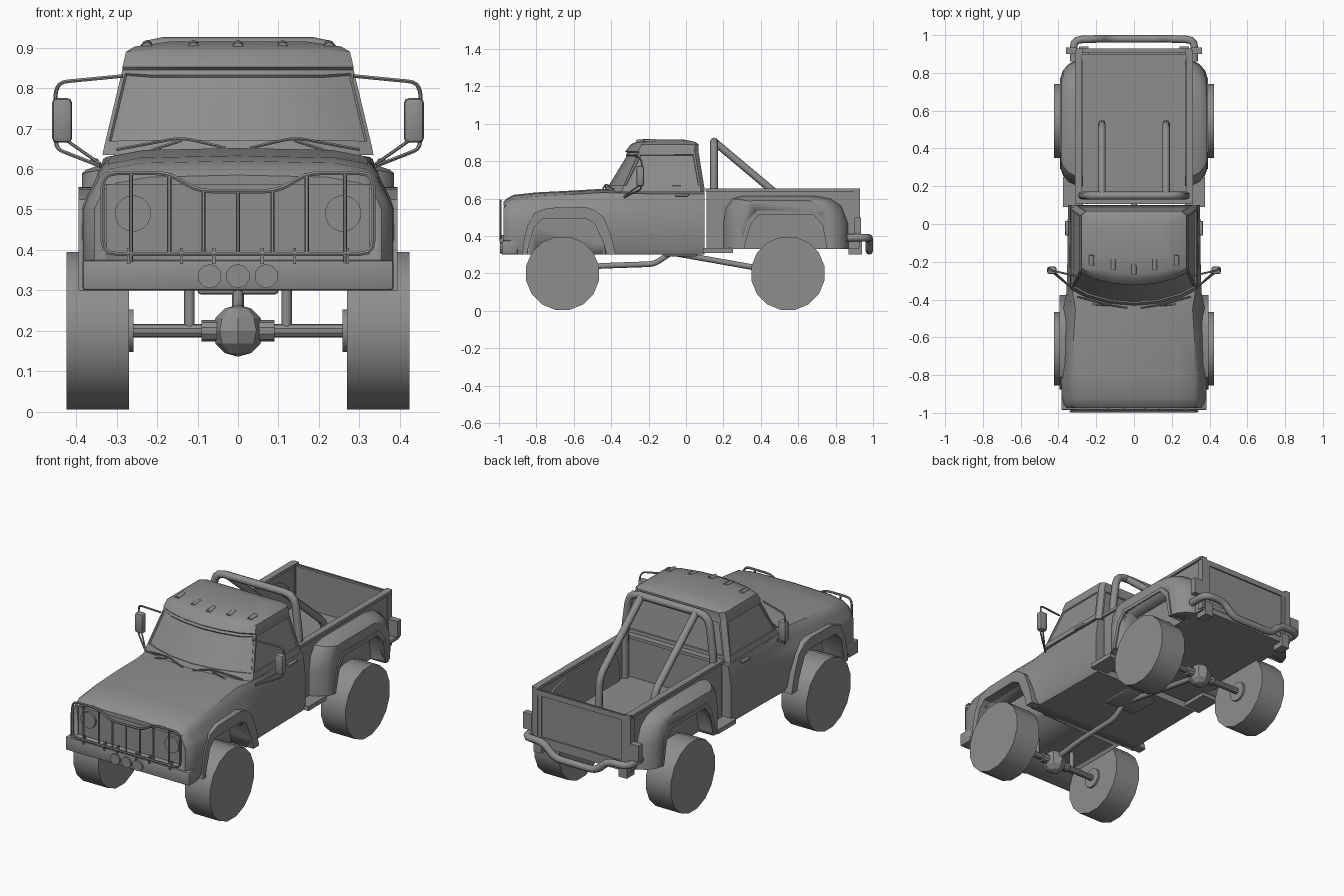
import bpy, bmesh, math
from mathutils import Vector

if "Cube" in bpy.data.objects:
    bpy.data.objects.remove(bpy.data.objects["Cube"])

grey = bpy.data.materials.new("mid grey")
grey.diffuse_color = (0.27, 0.27, 0.27, 1)
grey.use_nodes = True
grey.node_tree.nodes["Principled BSDF"].inputs["Base Color"].default_value = grey.diffuse_color


def finish(ob, smooth=True, angle=32):
    ob.data.materials.clear()
    ob.data.materials.append(grey)
    bpy.ops.object.select_all(action='DESELECT')
    ob.select_set(True)
    bpy.context.view_layer.objects.active = ob
    if smooth:
        bpy.ops.object.shade_smooth_by_angle(angle=math.radians(angle))
    return ob


def from_bmesh(name, bm, smooth=True):
    bmesh.ops.recalc_face_normals(bm, faces=bm.faces)
    me = bpy.data.meshes.new(name)
    bm.to_mesh(me)
    bm.free()
    ob = bpy.data.objects.new(name, me)
    bpy.context.collection.objects.link(ob)
    return finish(ob, smooth)


def loft_bm(rings):
    """Closed rings of equal length joined by quads, with capped ends."""
    bm = bmesh.new()
    vs = [[bm.verts.new(p) for p in r] for r in rings]
    n = len(vs[0])
    for a, b in zip(vs, vs[1:]):
        for i in range(n):
            bm.faces.new((a[i], a[(i + 1) % n], b[(i + 1) % n], b[i]))
    bm.faces.new(vs[0])
    bm.faces.new(vs[-1])
    bmesh.ops.recalc_face_normals(bm, faces=bm.faces)
    return bm


def loft(name, rings, smooth=True):
    return from_bmesh(name, loft_bm(rings), smooth)


def box(name, x, y, z, bevel=0):
    bm = loft_bm([[(x[0], y[0], h), (x[1], y[0], h), (x[1], y[1], h), (x[0], y[1], h)] for h in z])
    if bevel:
        bmesh.ops.bevel(bm, geom=bm.edges[:], offset=bevel, segments=2, affect='EDGES', profile=0.5)
    return from_bmesh(name, bm)


def side_prism(name, outline, x0, x1):
    return loft(name, [[(x, y, z) for y, z in outline] for x in (x0, x1)])


def cylinder(name, centre, r, length, axis='X', sides=16, smooth=True):
    c = Vector(centre)
    rings = []
    for t in (-length / 2, length / 2):
        ring = []
        for i in range(sides):
            a = 2 * math.pi * (i + 0.5) / sides
            u, v = r * math.cos(a), r * math.sin(a)
            ring.append(c + Vector((t, u, v) if axis == 'X' else (u, t, v)))
        rings.append(ring)
    return loft(name, rings, smooth)


def tube(name, pts, r, bend=0.03, res=2, cyclic=False):
    """Pipe along a path whose corners are rounded."""
    pts = [Vector(p) for p in pts]
    path, n = [], len(pts)
    for i, p in enumerate(pts):
        if not cyclic and i in (0, n - 1):
            path.append(p)
            continue
        a, b = pts[i - 1] - p, pts[(i + 1) % n] - p
        p0 = p + a.normalized() * min(bend, a.length * .45)
        p2 = p + b.normalized() * min(bend, b.length * .45)
        path += [p0 * (1 - t) ** 2 + p * 2 * t * (1 - t) + p2 * t * t for t in (0, .33, .67, 1)]
    cu = bpy.data.curves.new(name, 'CURVE')
    cu.dimensions = '3D'
    cu.bevel_depth, cu.bevel_resolution, cu.use_fill_caps = r, res, True
    sp = cu.splines.new('POLY')
    sp.points.add(len(path) - 1)
    for q, p in zip(sp.points, path):
        q.co = (*p, 1)
    sp.use_cyclic_u = cyclic
    ob = bpy.data.objects.new(name, cu)
    bpy.context.collection.objects.link(ob)
    bpy.ops.object.select_all(action='DESELECT')
    ob.select_set(True)
    bpy.context.view_layer.objects.active = ob
    bpy.ops.object.convert(target='MESH')
    return finish(bpy.context.view_layer.objects.active, angle=50)


def cut(ob, cutter):
    m = ob.modifiers.new("cut", 'BOOLEAN')
    m.operation, m.solver, m.object = 'DIFFERENCE', 'EXACT', cutter
    bpy.ops.object.select_all(action='DESELECT')
    ob.select_set(True)
    bpy.context.view_layer.objects.active = ob
    bpy.ops.object.modifier_move_to_index(modifier="cut", index=0)
    bpy.ops.object.modifier_apply(modifier="cut")
    bpy.data.objects.remove(cutter)


# Hood, front fenders and lower cab: (y, half width, shoulder inset, top height)
rings = []
for y, w, d, zt in [(-.975, .355, .8, .585), (-.955, .372, .9, .602), (-.92, .383, 1, .62), (-.8, .387, 1, .633),
                    (-.6, .385, 1, .643), (-.45, .375, 1, .652), (-.36, .357, .5, .65), (-.2, .353, .3, .645), (.1, .35, .3, .645)]:
    k = zt - .65
    half = [(w - .015, .30), (w, .33), (w, .5), (w - .012 * d, .535 + k * .2), (w - .033 * d, .577 + k * .4),
            (w - .04 * d, .6 + k * .7), (w - .065 * d, zt - .02), (w * .62, zt - .005), (0, zt)]
    rings.append([(x, y, z) for x, z in half] + [(-x, y, z) for x, z in half[-2::-1]])
body = loft("front_body", rings)
arch_f = [(-.85, .25), (-.845, .33), (-.81, .45), (-.77, .49), (-.54, .495), (-.49, .47), (-.44, .36), (-.425, .25)]
flare_f = [(-.425, .30), (-.375, .30), (-.40, .40), (-.44, .5), (-.49, .54), (-.54, .555), (-.74, .55),
           (-.81, .525), (-.85, .45), (-.87, .36), (-.875, .30), (-.848, .30)]
arch_r = [(.31, .25), (.315, .35), (.345, .46), (.39, .515), (.68, .515), (.73, .46), (.75, .35), (.755, .25)]
for s in (-1, 1):
    cut(body, side_prism("well_cutter", arch_f, s * .26, s * .5))
cut(body, box("grille_cutter", (-.325, .325), (-1.1, -.95), (.39, .56)))

# Front bumper and lamps
box("front_bumper", (-.385, .385), (-.985, -.9), (.30, .375), .008)
for x in (-.07, 0, .07):
    cylinder("fog_lamp", (x, -.985, .335), .03, .02, 'Y', 10)
for s in (-1, 1):
    cylinder("headlamp", (s * .26, -.952, .49), .045, .02, 'Y', 16)

# Cab upper: plan outline at several heights
rings = []
for z, w, yf, bow, yr in [(.635, .335, -.345, .095, .1), (.66, .33, -.335, .092, .098), (.845, .286, -.25, .065, .068),
                          (.852, .286, -.255, .07, .066), (.89, .277, -.235, .06, .068), (.903, .255, -.215, .05, .05), (.915, .17, -.15, .03, -.01)]:
    half = [(0, yf - bow), (w * .4, yf - bow * .86), (w * .75, yf - bow * .5), (w, yf), (w, yr - .02), (w - .025, yr)]
    rings.append([(x, y, z) for x, y in half] + [(-x, y, z) for x, y in half[:0:-1]])
bm = loft_bm(rings)
# recessed windows: front, both sides, rear
bm.normal_update()
groups = {"front": [], "left": [], "right": [], "back": []}
for f in bm.faces:
    c, n = f.calc_center_median(), f.normal
    if .7 < c.z < .8:
        if abs(n.x) > .9:
            groups["left" if c.x < 0 else "right"].append(f)
        elif n.y < -.4:
            groups["front"].append(f)
        elif n.y > .9:
            groups["back"].append(f)
for g in groups.values():
    if g:
        bmesh.ops.inset_region(bm, faces=g, thickness=.014, depth=0)
        bmesh.ops.inset_region(bm, faces=g, thickness=.003, depth=-.007)
from_bmesh("cab_upper", bm)
for x in (-.225, -.11, 0, .11, .225):
    y = -.265 + abs(x) * .2
    tube("roof_lamp", [(x, y, .90), (x, y + .055, .905)], .014)
for s in (-1, 1):
    tube("wiper", [(s * .3, -.385, .648), (s * .14, -.428, .678), (s * .03, -.445, .652)], .004, res=1)
    tube("wiper_arm", [(s * .22, -.425, .645), (s * .14, -.432, .67)], .004, res=1)

# Grille guard
top = [(-.335, .59), (-.17, .59), (-.1, .545), (.1, .545), (.17, .59), (.335, .59), (.335, .39), (-.335, .39)]
tube("guard_frame", [(x, -.992, z) for x, z in top], .006, .035, 1, True)
for x in (-.265, -.17, -.085, 0, .085, .17, .265):
    zt = .545 if abs(x) < .1 else .59
    tube("guard_bar", [(x, -.992, .37 if abs(x) > .2 else .39), (x, -.992, zt)], .005, res=1)
for x in (-.27, -.14, -.06, .06, .14, .27):
    box("guard_foot", (x - .004, x + .004), (-.995, -.97), (.365, .405))

# Cargo bed: walls, floor, rails and tailgate
box("bed_floor", (-.29, .29), (.11, .90), (.33, .42))
box("bed_front_wall", (-.30, .30), (.11, .13), (.33, .645))
box("tailgate", (-.285, .285), (.905, .92), (.36, .64))
for z in ((.36, .385), (.615, .645)):
    box("tailgate_trim", (-.285, .285), (.918, .928), z)
box("bed_front_rail", (-.31, .31), (.105, .14), (.638, .655))
box("rear_sill", (-.30, .30), (.88, .925), (.33, .37))
for s in (-1, 1):
    box("bed_side", sorted((s * .28, s * .30)), (.11, .915), (.33, .645))
    box("bed_rail", sorted((s * .275, s * .312)), (.105, .92), (.638, .655))
    box("bed_post", sorted((s * .272, s * .305)), (.895, .93), (.34, .655))
    box("tailgate_trim_side", sorted((s * .25, s * .27)), (.918, .928), (.36, .645))
    box("tail_lamp", sorted((s * .305, s * .36)), (.90, .935), (.41, .50))
    box("bumper_bracket", sorted((s * .24, s * .29)), (.87, .94), (.30, .38))
    # Bulged rear fender, narrowing outward
    rings = []
    for x, e in ((.27, 0), (.30, 0), (.345, .022), (.375, .055), (.386, .085)):
        rings.append([(s * x, y, z) for y, z in [
            (.2 + e, .33), (.2 + e, .47), (.215 + e, .55), (.25 + e, .60 - e * .15), (.31 + e * .7, .615 - e * .3),
            (.68 - e * .3, .615 - e * .3), (.77 - e * .6, .60 - e * .3), (.83 - e * .9, .56 - e * .3), (.865 - e, .47), (.87 - e, .33)]])
    fender = loft("rear_fender", rings)
    cut(fender, side_prism("well_cutter", arch_r, s * .285, s * .5))
    rim = [(y, max(z, .33)) for y, z in arch_r]
    lip = [(.53 + (y - .53) * 1.09, z + (.02 if z > .4 else 0)) for y, z in rim]
    side_prism("rear_arch_lip", rim + lip[::-1], s * .35, s * .392)
    # Front flare, step and door handle
    side_prism("front_flare", flare_f + arch_f[1:-1], s * .34, s * .394)
    box("side_step", sorted((s * .27, s * .375)), (.09, .25), (.31, .335))
    box("door_handle", sorted((s * .345, s * .365)), (-.06, .015), (.612, .626), .004)
    # Door mirror and its bracket
    box("mirror", sorted((s * .41, s * .46)), (-.265, -.225), (.665, .775), .012)
    tube("mirror_bracket", [(s * .285, -.28, .83), (s * .44, -.245, .815), (s * .452, -.235, .79),
                            (s * .45, -.24, .65), (s * .34, -.33, .607)], .005, .02, 1)
    tube("mirror_stay", [(s * .43, -.245, .675), (s * .34, -.33, .612)], .004, res=1)
    # Roll bar braces
    tube("roll_bar_brace", [(s * .17, .15, .905), (s * .17, .525, .59), (s * .17, .53, .42)], .02, .05)

# Roll bar hoop
tube("roll_bar", [(-.275, .15, .42), (-.275, .15, .68), (-.245, .15, .905), (.245, .15, .905), (.275, .15, .68), (.275, .15, .42)], .021, .06)
# Rear tube bumper
tube("rear_bumper", [(-.32, .86, .39), (-.32, .975, .39), (-.2, .98, .39), (-.13, .98, .32), (.13, .98, .32),
                     (.2, .98, .39), (.32, .975, .39), (.32, .86, .39)], .02, .04)

# Wheels, axles and drivetrain
for y in (-.66, .545):
    for s in (-1, 1):
        cylinder("wheel", (s * .347, y, .2), .199, .155, 'X', 16)
        cylinder("hub", (s * .265, y, .2), .055, .014, 'X', 12)
    cylinder("axle", (0, y, .2), .017, .56, 'X', 10)
    cylinder("axle_housing", (0, y, .2), .026, .18, 'X', 10)
    bm = bmesh.new()
    bmesh.ops.create_uvsphere(bm, u_segments=8, v_segments=6, radius=.064)
    bmesh.ops.translate(bm, verts=bm.verts, vec=(0, y, .2))
    from_bmesh("differential", bm, False)
for s in (-1, 1):
    tube("suspension_strut", [(s * .12, -.66, .2), (s * .12, -.66, .5)], .013)
tube("front_driveshaft", [(0, -.66, .215), (0, -.46, .24), (0, -.17, .25), (0, -.08, .31)], .015)
tube("rear_driveshaft", [(0, -.05, .305), (0, .545, .2)], .015)
box("gearbox_plate", (-.1, .1), (-.12, .06), (.29, .32), .008)
